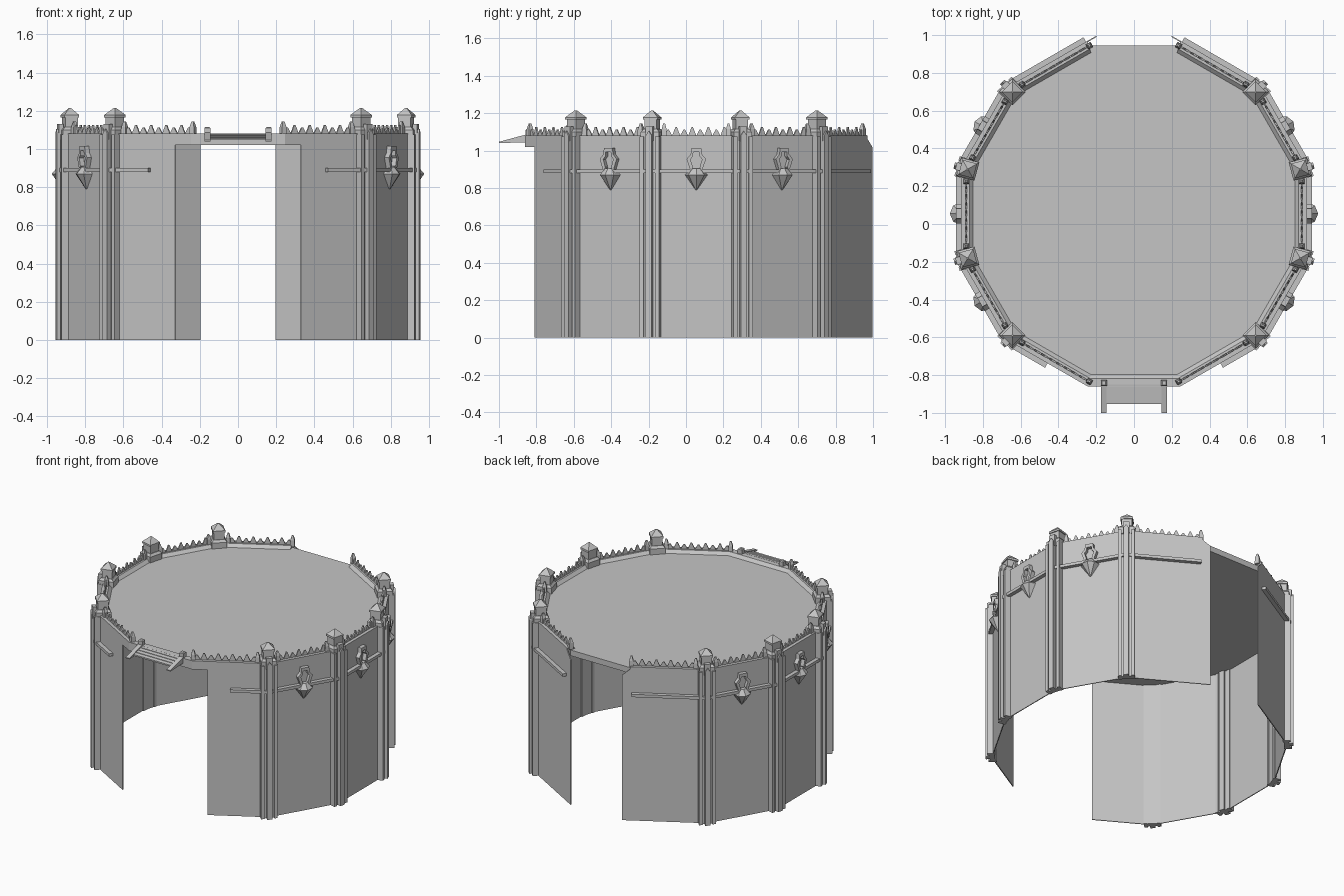
import bpy, bmesh
from math import radians, cos, sin, tan, pi
from mathutils import Matrix, Vector

cube = bpy.data.objects.get("Cube")
if cube:
    bpy.data.objects.remove(cube, do_unlink=True)

stone = bpy.data.materials.new("grey_stone")
stone.use_nodes = True
COLOUR = (0.56, 0.56, 0.56, 1)
stone.diffuse_color = COLOUR
stone.node_tree.nodes["Principled BSDF"].inputs["Base Color"].default_value = COLOUR

CY = 0.055           # ring centre
APO = 0.915          # distance to the wall faces
HALF = APO * tan(radians(15))
TOP, LINTEL = 1.08, 1.02
MIRROR = Matrix.Scale(-1, 4, Vector((1, 0, 0)))


def frame(deg, side=1):
    """Local axes: x along the wall towards the back, y outward, z up."""
    a = radians(deg)
    m = Matrix(((-sin(a), cos(a), 0, 0), (cos(a), sin(a), 0, CY),
                (0, 0, 1, 0), (0, 0, 0, 1)))
    return m if side > 0 else MIRROR @ m


def hull(bm, m, rings):
    """Skin a list of equal-length point rings and cap both ends."""
    vs = [[bm.verts.new(m @ Vector(p)) for p in r] for r in rings]
    n = len(vs[0])
    for a, b in zip(vs, vs[1:]):
        for i in range(n):
            j = (i + 1) % n
            bm.faces.new((a[i], a[j], b[j], b[i]))
    bm.faces.new(vs[0])
    bm.faces.new(vs[-1])


def prism(bm, m, profile, d0, d1):
    hull(bm, m, [[(s, d, z) for s, z in profile] for d in (d0, d1)])


def box(bm, m, s0, s1, d0, d1, z0, z1):
    prism(bm, m, [(s0, z0), (s1, z0), (s1, z1), (s0, z1)], d0, d1)


def square(r, d, z):
    return [(-r, d - r, z), (r, d - r, z), (r, d + r, z), (-r, d + r, z)]


def finish(name, bm):
    bmesh.ops.recalc_face_normals(bm, faces=bm.faces[:])
    me = bpy.data.meshes.new(name)
    bm.to_mesh(me)
    bm.free()
    me.materials.append(stone)
    ob = bpy.data.objects.new(name, me)
    bpy.context.collection.objects.link(ob)


def panels(name, build):
    bm = bmesh.new()
    for side in (1, -1):
        for deg in (-60, -30, 0, 30, 60):
            build(bm, frame(deg, side), deg)
    finish(name, bm)


def corners(name, build):
    bm = bmesh.new()
    for side in (1, -1):
        for deg in (-45, -15, 15, 45):
            build(bm, frame(deg, side))
    finish(name, bm)


# Thin wall sheets, open at the front and the back
def wall(bm, m, deg):
    a, b = -HALF, HALF
    if deg == -60:
        a = -0.147
    if deg == 60:
        profile = [(a, 0), (0.297, 0), (0.297, LINTEL), (0.225, TOP), (a, TOP)]
    else:
        profile = [(a, 0), (b, 0), (b, TOP), (a, TOP)]
    prism(bm, m, profile, APO - 0.006, APO)


# Raised rim with a sloping inner edge
def rim(bm, m, deg):
    rings = []
    for s in (-1, 1):
        rings.append([(s * d * tan(radians(15)), d, z) for d, z in
                      ((0.852, LINTEL), (0.852, 1.06), (0.872, TOP), (APO, TOP), (APO, LINTEL))])
    hull(bm, m, rings)


# Horizontal band near the top
def band(bm, m, deg):
    a = 0.0 if deg == -60 else -HALF
    box(bm, m, a, 0.235 if deg == 60 else HALF, APO, 0.942, 0.88, 0.90)


# Spiky crest between small posts
def crest(bm, m, deg):
    a = -0.24 if deg == -60 else -0.172
    b = 0.24 if deg == 60 else 0.172
    n = round((b - a) / 0.045)
    w = (b - a) / n
    for i in range(n):
        c = a + (i + 0.5) * w
        h = 0.045 if i % 2 else 0.032
        prism(bm, m, [(c - w / 2, TOP), (c + w / 2, TOP), (c + 0.004, TOP + h),
                      (c - 0.004, TOP + h)], 0.884, 0.893)
    for s in (a, b):
        hull(bm, m, [[(s + x, y, z) for x, y, z in square(r, 0.888, z)]
                     for r, z in ((0.015, TOP - 0.01), (0.013, 1.115), (0.005, 1.145))])


# Hanging lantern: faceted point under a hexagonal ring
def lantern(bm, m, deg):
    if abs(deg) == 60:
        return
    rings = []
    for r, z in ((0.004, 0.79), (0.06, 0.87), (0.03, 0.905)):
        rings.append([(r * cos(i * pi / 4), APO + r * sin(i * pi / 4), z) for i in range(5)])
    hull(bm, m, rings)
    outer = [(-0.03, 0.89), (-0.052, 0.955), (-0.03, 0.98), (-0.026, 1.015),
             (0.026, 1.015), (0.03, 0.98), (0.052, 0.955), (0.03, 0.89)]
    inner = [(s * 0.6, 0.95 + (z - 0.95) * 0.65) for s, z in outer]
    for i in range(len(outer) - 1):
        prism(bm, m, [outer[i], outer[i + 1], inner[i + 1], inner[i]], APO, 0.942)


panels("walls", wall)
panels("roof_rim", rim)
panels("wall_bands", band)
panels("crests", crest)
panels("lanterns", lantern)


# Ribbed corner pillars with pointed centre ribs
def pillar(bm, m):
    box(bm, m, -0.054, 0.054, 0.925, 0.958, 0, 1.06)
    for s in (-0.043, 0.043):
        box(bm, m, s - 0.011, s + 0.011, 0.92, 0.97, 0, 1.075)
    prism(bm, m, [(-0.017, 0), (0.017, 0), (0.017, 1.08), (0, 1.105), (-0.017, 1.08)],
          0.925, 0.985)


# Turrets over the pillars
def turret(bm, m):
    d = 0.911
    hull(bm, m, [square(r, d, z) for r, z in ((0.05, 1.05), (0.05, 1.10), (0.038, 1.115))])
    hull(bm, m, [square(r, d, z) for r, z in
                 ((0.034, 1.10), (0.034, 1.165), (0.04, 1.165), (0.04, 1.178), (0.004, 1.215))])
    box(bm, m, -0.02, 0.02, 0.95, 0.975, 1.05, 1.13)


corners("pillars", pillar)
corners("turrets", turret)

# Pilaster on the inside of one corner
bm = bmesh.new()
m = frame(-15, -1)
box(bm, m, -0.042, 0.042, 0.925, 0.945, 0, LINTEL)
box(bm, m, -0.018, 0.018, 0.91, 0.945, 0, LINTEL)
finish("inner_pilaster", bm)

# Roof slab, cut short at the back
bm = bmesh.new()
outline = []
R = 0.91 / cos(radians(15))
for i in range(12):
    a = radians(15 + 30 * i)
    y = R * sin(a) + CY
    outline.append((R * cos(a), min(y, 0.945)))
hull(bm, Matrix(), [[(x, y, z) for x, y in outline] for z in (LINTEL, 1.06)])
finish("roof", bm)

# Front lintel, filling the rim over the entrance
bm = bmesh.new()
rim(bm, frame(-90), -90)
finish("front_lintel", bm)

# Front canopy: two tapered arms, posts and sloping slats
bm = bmesh.new()
for side in (-1, 1):
    x = side * 0.16
    hull(bm, Matrix(), [[(x + o, -1.0, 1.04), (x + o, -0.84, 1.045), (x + o, -0.84, 1.09),
                         (x + o, -1.0, 1.047)] for o in (-0.015, 0.015)])
    hull(bm, Matrix.Translation((x, 0, 0)),
         [square(r, -0.842, z) for r, z in ((0.016, 1.06), (0.016, 1.11), (0.01, 1.116))])
for i in range(4):
    y, z = -0.952 + i * 0.025, 1.046 + i * 0.007
    hull(bm, Matrix(), [[(x, y, z), (x, y + 0.027, z + 0.006), (x, y + 0.027, z + 0.014),
                         (x, y, z + 0.01)] for x in (-0.15, 0.15)])
finish("front_canopy", bm)
